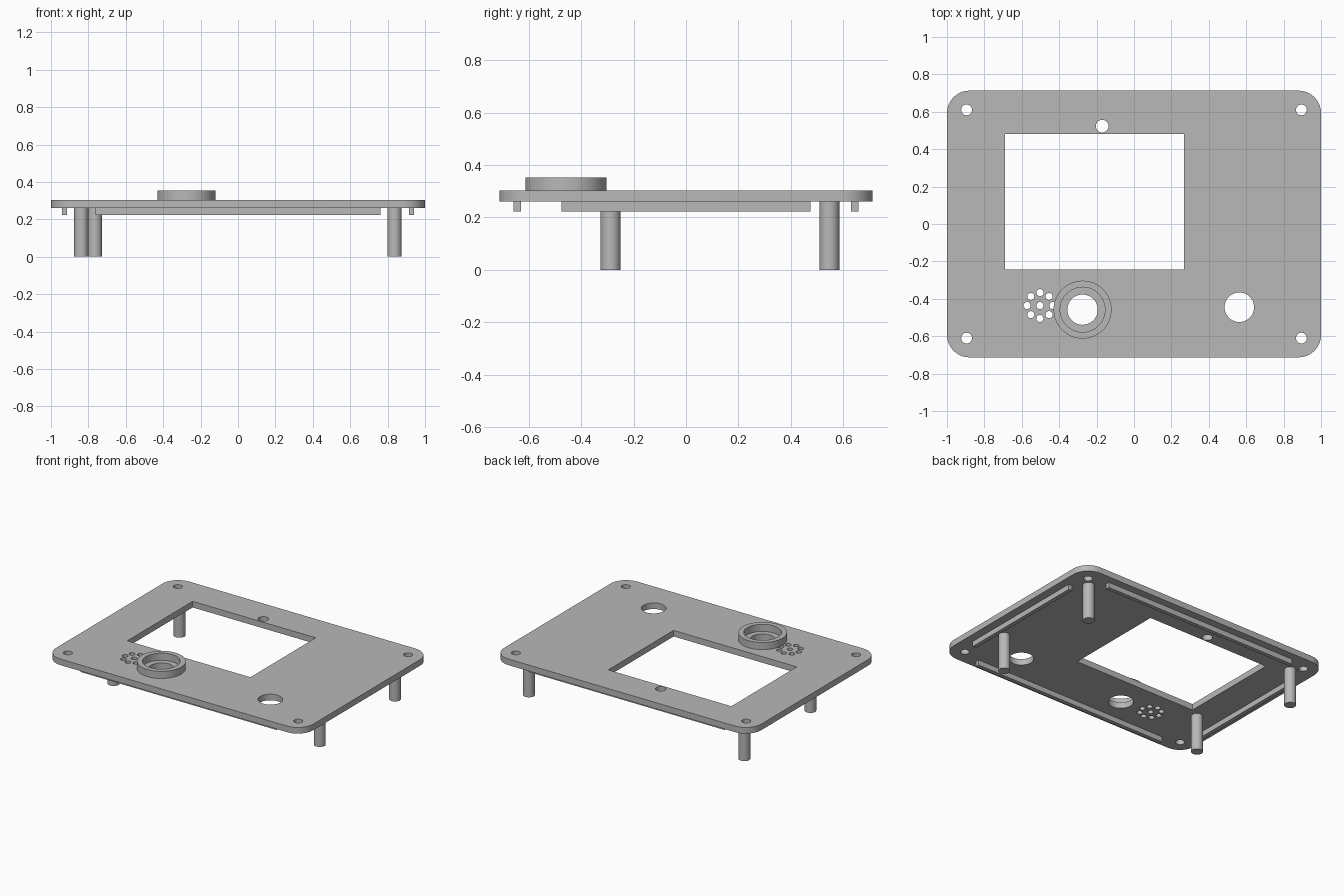
import bpy
import bmesh
from math import cos, sin, pi, radians

cube = bpy.data.objects.get("Cube")
if cube:
    bpy.data.objects.remove(cube, do_unlink=True)

grey = bpy.data.materials.new("plain grey")
grey.use_nodes = True
colour = (0.48, 0.48, 0.48, 1)
grey.diffuse_color = colour
grey.node_tree.nodes["Principled BSDF"].inputs["Base Color"].default_value = colour


def circle(x, y, r, n=32):
    return [(x + r * cos(2 * pi * i / n), y + r * sin(2 * pi * i / n)) for i in range(n)]


def rect(x0, x1, y0, y1):
    return [(x0, y0), (x1, y0), (x1, y1), (x0, y1)]


def rounded_rect(hx, hy, r, n=10):
    centres = [(hx - r, hy - r), (r - hx, hy - r), (r - hx, r - hy), (hx - r, r - hy)]
    return [(cx + r * cos(pi / 2 * (q + i / n)), cy + r * sin(pi / 2 * (q + i / n)))
            for q, (cx, cy) in enumerate(centres) for i in range(n + 1)]


def extrude_profile(name, loops, z0, z1):
    """Fill an outline (first loop) with holes (other loops) and extrude it upwards."""
    bm = bmesh.new()
    edges = []
    for loop in loops:
        verts = [bm.verts.new((x, y, z0)) for x, y in loop]
        edges += [bm.edges.new((verts[i - 1], verts[i])) for i in range(len(verts))]
    bmesh.ops.triangle_fill(bm, edges=edges, use_beauty=True, use_dissolve=False)
    out = bmesh.ops.extrude_face_region(bm, geom=bm.faces[:])
    top = [g for g in out["geom"] if isinstance(g, bmesh.types.BMVert)]
    bmesh.ops.translate(bm, verts=top, vec=(0, 0, z1 - z0))
    bmesh.ops.recalc_face_normals(bm, faces=bm.faces[:])
    mesh = bpy.data.meshes.new(name)
    bm.to_mesh(mesh)
    bm.free()
    mesh.materials.append(grey)
    obj = bpy.data.objects.new(name, mesh)
    bpy.context.collection.objects.link(obj)
    bpy.ops.object.select_all(action="DESELECT")
    obj.select_set(True)
    bpy.context.view_layer.objects.active = obj
    bpy.ops.object.shade_smooth_by_angle(angle=radians(30))
    return obj


BOTTOM, TOP = 0.26, 0.303
RIB_Z = 0.223
KNOB = (-0.275, -0.458)

# Cover plate: display window, screw holes, sensor hole, button hole, knob hole
holes = [rect(-0.69, 0.267, -0.244, 0.482)]
holes += [circle(sx * 0.895, sy * 0.61, 0.029, 24) for sx in (-1, 1) for sy in (-1, 1)]
holes += [circle(-0.17, 0.523, 0.034), circle(0.563, -0.445, 0.079, 48), circle(*KNOB, 0.081, 48)]

# Speaker grille: one centre hole and a ring of eight
grille = (-0.503, -0.436)
holes.append(circle(*grille, 0.019, 20))
holes += [circle(x, y, 0.019, 20) for x, y in circle(*grille, 0.069, 8)]
extrude_profile("cover_plate", [rounded_rect(1, 0.713, 0.12)] + holes, BOTTOM, TOP)

# Raised collar around the knob hole
extrude_profile("knob_collar", [circle(*KNOB, 0.155, 64), circle(*KNOB, 0.12, 64)], TOP, 0.353)

# Locating ribs under the edges
for side, s in (("left", 1), ("right", -1)):
    x = s * 0.928
    extrude_profile(side + "_rib", [rect(x - 0.014, x + 0.014, -0.475, 0.475)], RIB_Z, BOTTOM)
for side, s in (("back", 1), ("front", -1)):
    y = s * 0.645
    extrude_profile(side + "_rib", [rect(-0.762, 0.762, y - 0.014, y + 0.014)], RIB_Z, BOTTOM)

# Standoff posts
posts = {"back_left": (0.837, 0.548), "front_left": (0.837, -0.288),
         "back_right": (-0.838, 0.548), "front_right": (-0.765, -0.288)}
for place, (x, y) in posts.items():
    extrude_profile(place + "_post", [circle(x, y, 0.038)], 0, BOTTOM)
